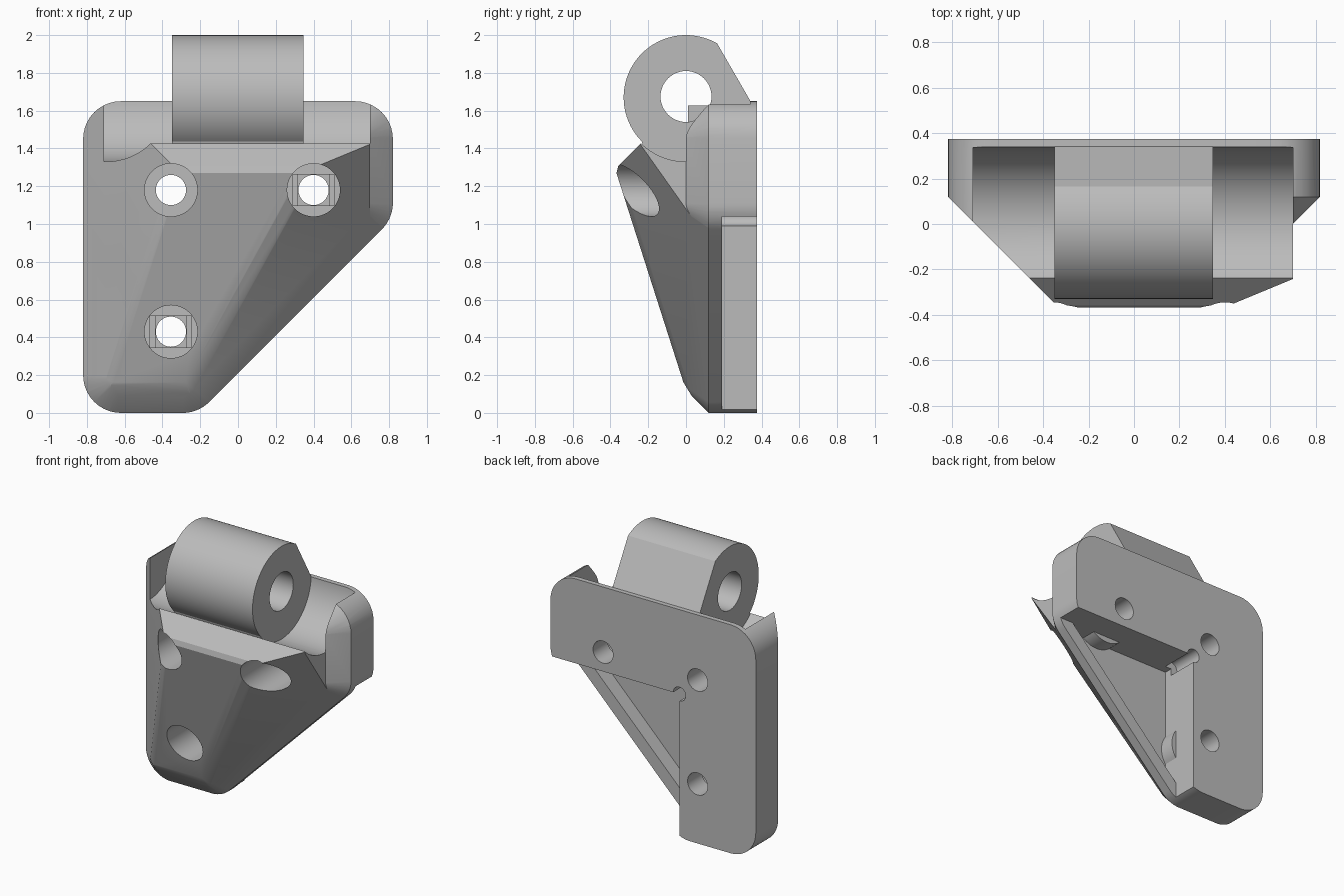
import bpy, bmesh
from math import sin, cos, pi, radians
from mathutils import Vector

if "Cube" in bpy.data.objects:
    bpy.data.objects.remove(bpy.data.objects["Cube"])

grey = bpy.data.materials.new("plain grey")
grey.use_nodes = True
colour = (0.5, 0.5, 0.5, 1)
grey.diffuse_color = colour
grey.node_tree.nodes["Principled BSDF"].inputs["Base Color"].default_value = colour

BACK, R, STEP, CHAMFER = 0.375, 0.2, 0.19, 0.12
# Rounded outline corners: centre x, centre z, start and end angle
LOW_LEFT = (-0.62, 0.2, 180, 270)
LOW_RIGHT = (-0.293, 0.2, 270, 315)
MID_RIGHT = (0.62, 1.113, 315, 360)
TOP_RIGHT = (0.62, 1.45, 0, 90)
TOP_LEFT = (-0.62, 1.45, 90, 180)
CORNERS = [LOW_LEFT, LOW_RIGHT, MID_RIGHT, TOP_RIGHT, TOP_LEFT]
HOLES = [(-0.355, 1.18), (0.4, 1.18), (-0.355, 0.43)]


def finish(name, bm):
    bmesh.ops.recalc_face_normals(bm, faces=bm.faces)
    mesh = bpy.data.meshes.new(name)
    bm.to_mesh(mesh)
    bm.free()
    mesh.materials.append(grey)
    ob = bpy.data.objects.new(name, mesh)
    bpy.context.collection.objects.link(ob)
    return ob


def prism_mesh(points, along):
    bm = bmesh.new()
    face = bm.faces.new([bm.verts.new(p) for p in points])
    new = bmesh.ops.extrude_face_region(bm, geom=[face])["geom"]
    bmesh.ops.translate(bm, vec=along, verts=[v for v in new if isinstance(v, bmesh.types.BMVert)])
    return bm


def prism_y(name, points, y0, y1):
    return finish(name, prism_mesh([(x, y0, z) for x, z in points], (0, y1 - y0, 0)))


def prism_x(name, points, x0, x1):
    return finish(name, prism_mesh([(x0, y, z) for y, z in points], (x1 - x0, 0, 0)))


def arc(a, b, r, a0=0, a1=360, n=48):
    full = a1 - a0 == 360
    angles = [radians(a0 + (a1 - a0) * i / n) for i in range(n if full else n + 1)]
    return [(a + r * cos(t), b + r * sin(t)) for t in angles]


def rect(x, z, w, h):
    return [(x - w, z - h), (x + w, z - h), (x + w, z + h), (x - w, z + h)]


def cut(bm, plane):
    """Keep the side of a convex solid where normal . p <= d."""
    n, d = plane
    geom = bm.verts[:] + bm.edges[:] + bm.faces[:]
    res = bmesh.ops.bisect_plane(bm, geom=geom, dist=1e-5, plane_co=n * d, plane_no=n, clear_outer=True)
    edges = [e for e in res["geom_cut"] if isinstance(e, bmesh.types.BMEdge) and e.is_boundary]
    if edges:
        bmesh.ops.edgeloop_fill(bm, edges=edges)


def plane(n, d):
    n = Vector(n)
    return n.normalized(), d / n.length


def slope(corner, degrees):
    t = radians(degrees)
    return plane((cos(t), -1, sin(t)), corner[0] * cos(t) + corner[1] * sin(t) + R - CHAMFER)


def outline_solid():
    pts = [p for c in CORNERS for p in arc(c[0], c[1], R, c[2], c[3], 10)]
    return prism_mesh([(x, -0.6, z) for x, z in pts], (0, BACK + 0.6, 0))


def chamfer(bm, corners, n=8):
    for c in corners:
        for i in range(n + 1):
            cut(bm, slope(c, c[2] + (c[3] - c[2]) * i / n))


def boolean(target, tool, operation="DIFFERENCE"):
    mod = target.modifiers.new(operation.lower(), "BOOLEAN")
    mod.operation, mod.object, mod.solver = operation, tool, "EXACT"
    bpy.ops.object.select_all(action="DESELECT")
    bpy.context.view_layer.objects.active = target
    target.select_set(True)
    bpy.ops.object.modifier_apply(modifier=mod.name)
    bpy.data.objects.remove(tool)


# Main tapered body with a leaning front and softened ridges
bm = outline_solid()
chamfer(bm, [LOW_LEFT, LOW_RIGHT])
front = plane((0, -1, -0.32), -0.038)
top = plane((0, -1, 1), 1.665)
for p in (front, top, plane((1, 0, 0), 0.7)):
    cut(bm, p)
for other in (slope(LOW_LEFT, 180), slope(LOW_LEFT, 270), slope(LOW_RIGHT, 315), top):
    cut(bm, plane(front[0] + other[0], front[1] + other[1] - 0.02))
body = finish("bracket_body", bm)

# Chamfered end block on the left
bm = outline_solid()
chamfer(bm, [LOW_RIGHT, MID_RIGHT, TOP_RIGHT])
cut(bm, plane((-1, 0, 0), -0.6))
cut(bm, plane((0, -1, 0), 0))
boolean(body, finish("end_block", bm), "UNION")

# Round clearance for the mating hinge leaf
boolean(body, prism_x("clearance", arc(0, 1.67, 0.34, n=96), -0.71, 0.7))

# Knuckle with a flat sloping back
profile = arc(0, 1.67, 0.33, 60, 225, 48) + [(-0.2, 1.3), (0.345, 1.3), (0.345, 1.644)]
knuckle = prism_x("knuckle", profile, -0.35, 0.347)
boolean(body, knuckle, "UNION")
boolean(body, prism_x("pin_bore", arc(0, 1.675, 0.135), -0.5, 0.5))

# Step at the back that leaves an L-shaped mounting face
ARM_X, ARM_Z = -0.21, 1.04
step = [(ARM_X, -0.5), (1.2, -0.5), (1.2, ARM_Z), (ARM_X, ARM_Z)]
boolean(body, prism_y("back_step", step, STEP, 0.6))
boolean(body, prism_y("corner_relief", arc(ARM_X, ARM_Z, 0.05, n=24), STEP - 0.05, 0.6))

# Shallow triangular pocket, keeping a shell around each screw recess
low = ARM_X + 0.21 + 0.13
pocket = prism_y("pocket", [(ARM_X, low), (ARM_Z - 0.34, ARM_Z), (ARM_X, ARM_Z)], 0.08, STEP + 0.05)
for x, z in HOLES:
    boolean(pocket, prism_y("shell", arc(x, z, 0.18), -0.2, 0.4))
boolean(body, pocket)

# Screw holes with deep round recesses and stepped seats
for i, (x, z) in enumerate(HOLES):
    boolean(body, prism_y("recess", arc(x, z, 0.14), -0.8, STEP))
    boolean(body, prism_y("screw_hole", arc(x, z, 0.08, n=32), 0, 0.6))
    if i:
        boolean(body, prism_y("seat_slot", rect(x, z, 0.11, 0.083), STEP - 0.02, STEP + 0.01))
        boolean(body, prism_y("seat_square", rect(x, z, 0.083, 0.083), STEP - 0.02, STEP + 0.02))

bpy.ops.object.select_all(action="DESELECT")
bpy.context.view_layer.objects.active = body
body.select_set(True)
bpy.ops.object.shade_smooth_by_angle(angle=radians(25))
